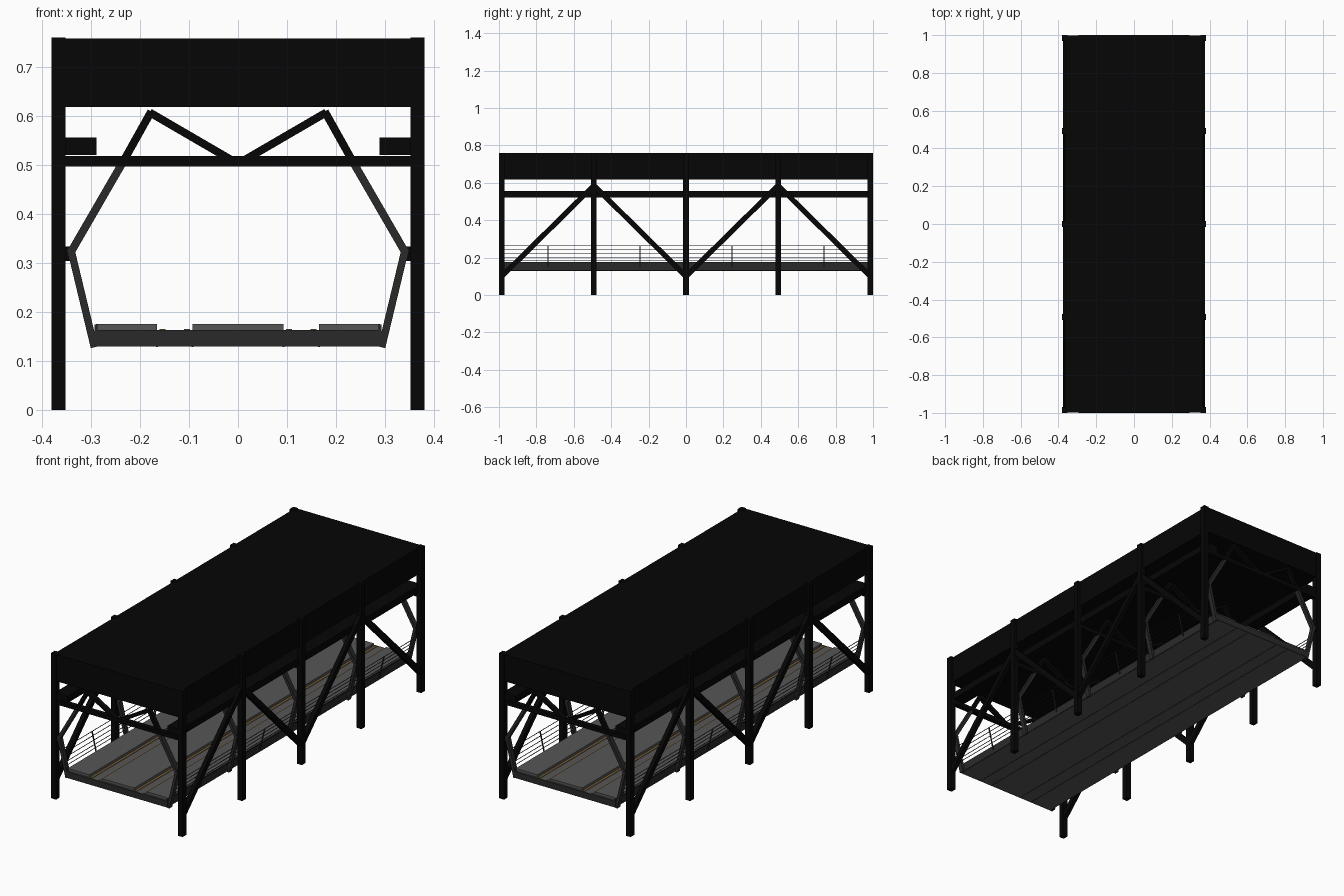
import bpy, math
from mathutils import Vector, Matrix

if "Cube" in bpy.data.objects:
    bpy.data.objects.remove(bpy.data.objects["Cube"])


def mat(name, c):
    m = bpy.data.materials.new(name)
    m.diffuse_color = (*c, 1)
    m.use_nodes = True
    m.node_tree.nodes["Principled BSDF"].inputs["Base Color"].default_value = m.diffuse_color
    return m


BLACK = mat("black_steel", (0.0017, 0.0017, 0.0017))
STEEL = mat("dark_grey_steel", (0.023, 0.023, 0.023))
PLATE = mat("deck_grey", (0.092, 0.092, 0.092))
RAIL = mat("rusty_rail", (0.17, 0.1, 0.035))
WIRE = mat("railing_grey", (0.03, 0.027, 0.034))


def mesh(name, verts, faces, m):
    me = bpy.data.meshes.new(name)
    me.from_pydata(verts, [], faces)
    me.materials.append(m)
    ob = bpy.data.objects.new(name, me)
    bpy.context.collection.objects.link(ob)
    return ob


FACES = [(0, 1, 3, 2), (4, 6, 7, 5), (0, 4, 5, 1), (2, 3, 7, 6), (0, 2, 6, 4), (1, 5, 7, 3)]


def box(name, x, y, z, m):
    return mesh(name, [(a, b, c) for a in x for b in y for c in z], FACES, m)


def bar(name, p, q, w, d, m):
    """Square bar from p to q; w is the in-plane width, d the depth along 'side'."""
    p, q = Vector(p), Vector(q)
    t = (q - p).normalized()
    # bars in the cross plane have depth along y, bars in the side plane along x
    side = Vector((0, 1, 0)) if abs(t.y) < 0.01 else Vector((1, 0, 0))
    up = t.cross(side).normalized()
    if t.y == 0:
        up = -up
        side = -side
    vs = [e + up * a * w / 2 + side * b * d / 2 for e in (p, q) for a in (-1, 1) for b in (-1, 1)]
    return mesh(name, vs, FACES, m)


FRAMES = (-0.985, -0.4925, 0, 0.4925, 0.985)

# Roof box
box("roof", (-0.366, 0.366), (-0.997, 0.997), (0.618, 0.758), BLACK)

# Deck slab with dark end beams, raised walkways and sunken track slots
box("deck", (-0.289, 0.289), (-0.997, 0.997), (0.13, 0.163), PLATE)
for s in (-1, 1):
    box("deck_end_beam", (-0.29, 0.29), sorted((s * 0.995, s)), (0.1305, 0.1632), STEEL)
for a, b in ((-0.29, -0.165), (-0.093, 0.093), (0.165, 0.29)):
    box("walkway", (a, b), (-0.99, 0.99), (0.163, 0.176), PLATE)
for c in (-0.129, 0.129):
    for s in (-1, 1):
        x = c + s * 0.025
        box("track_rail", (x - 0.006, x + 0.006), (-0.99, 0.99), (0.163, 0.1655), RAIL)
        # Seams on the underside
        x = c + s * 0.036
        box("underside_seam", (x - 0.002, x + 0.002), (-0.99, 0.99), (0.129, 0.1305), STEEL)


def lean(z):
    """Railing and lower arch lean outward along this line."""
    return 0.295 + (z - 0.13) * 0.045 / 0.19


for s in (-1, 1):
    # Side longitudinal beam under the roof
    box("side_beam", sorted((s * 0.289, s * 0.362)), (-0.995, 0.995), (0.52, 0.556), BLACK)
    # Deck edge strip
    box("deck_edge", sorted((s * 0.287, s * 0.293)), (-1, 1), (0.132, 0.175), STEEL)

    for y in FRAMES:
        # Posts and arch frames
        box("post", sorted((s * 0.352, s * 0.38)), (y - 0.015, y + 0.015), (0, 0.76), BLACK)
        box("arch_bracket", sorted((s * 0.335, s * 0.355)), (y - 0.01, y + 0.01), (0.304, 0.334), BLACK)
        bar("arch_lower", (s * 0.293, y, 0.128), (s * 0.341, y, 0.328), 0.015, 0.024, STEEL)
        bar("arch_middle", (s * 0.341, y, 0.322), (s * 0.238, y, 0.500), 0.016, 0.024, STEEL)
        bar("arch_upper", (s * 0.238, y, 0.500), (s * 0.177, y, 0.609), 0.016, 0.024, BLACK)
        bar("arch_inner", (s * 0.18, y, 0.607), (s * 0.015, y, 0.511), 0.016, 0.024, BLACK)

    # Zigzag side braces between the posts
    for i in range(4):
        z0, z1 = (0.1, 0.585) if i % 2 == 0 else (0.585, 0.1)
        bar("side_brace", (s * 0.365, FRAMES[i], z0), (s * 0.365, FRAMES[i + 1], z1), 0.028, 0.022, BLACK)

    # Leaning railing: long wires and mid-bay uprights
    for z in (0.183, 0.2, 0.221, 0.243, 0.264):
        x = s * lean(z)
        box("railing_wire", (x - 0.0012, x + 0.0012), (-0.985, 0.985), (z - 0.0012, z + 0.0012), WIRE)
    for i in range(4):
        y = (FRAMES[i] + FRAMES[i + 1]) / 2
        bar("railing_upright", (s * lean(0.15), y, 0.15), (s * lean(0.265), y, 0.265), 0.005, 0.005, WIRE)

# Cross ties at every frame
for y in FRAMES:
    box("cross_tie", (-0.355, 0.355), (y - 0.013, y + 0.013), (0.497, 0.518), BLACK)
